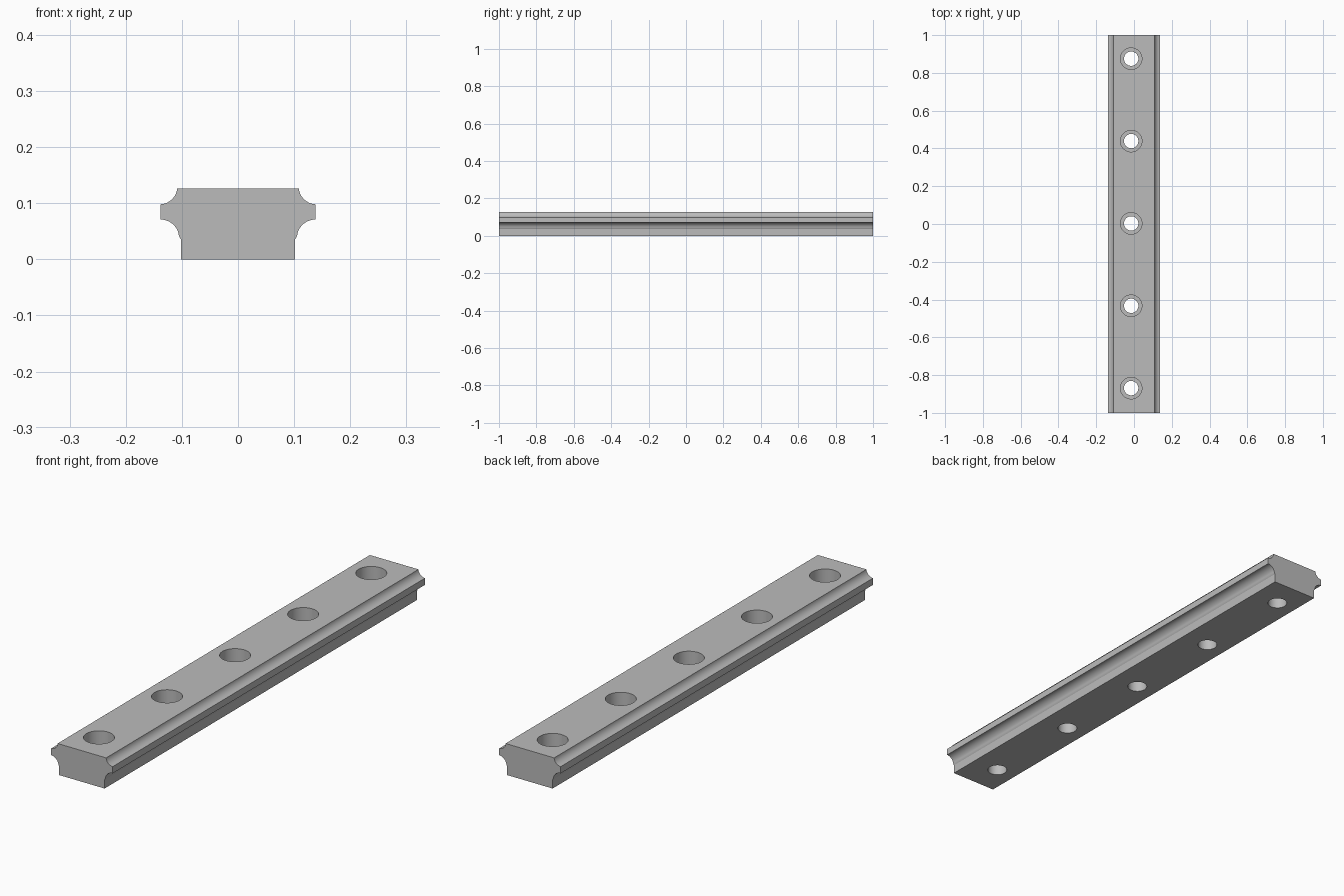
import bpy, bmesh, math
from mathutils import Matrix

cube = bpy.data.objects.get("Cube")
if cube:
    bpy.data.objects.remove(cube, do_unlink=True)

HEIGHT, LENGTH = 0.126, 2.0
PITCH, HOLE_X, HOLE_Y = 0.436, -0.015, 0.003

# Brushed grey steel
steel = bpy.data.materials.new("steel_grey")
steel.use_nodes = True
steel.diffuse_color = (0.5, 0.5, 0.5, 1)
steel.node_tree.nodes["Principled BSDF"].inputs["Base Color"].default_value = (0.5, 0.5, 0.5, 1)


def arc(cx, cz, r, start, end, steps=10):
    angles = [math.radians(start + (end - start) * i / steps) for i in range(steps + 1)]
    return [(cx + r * math.cos(a), cz + r * math.sin(a)) for a in angles]


def make_object(name, bm):
    bmesh.ops.recalc_face_normals(bm, faces=bm.faces)
    mesh = bpy.data.meshes.new(name)
    bm.to_mesh(mesh)
    bm.free()
    mesh.materials.append(steel)
    obj = bpy.data.objects.new(name, mesh)
    bpy.context.collection.objects.link(obj)
    return obj


# Rail: half profile with two ball grooves, mirrored and extruded
half = [(0.102, 0), (0.102, 0.036)]
half += arc(0.138, 0.038, 0.033, 174, 90)
half += arc(0.140, 0.130, 0.032, 266, 187)
half += [(0.109, HEIGHT)]
profile = half + [(-x, z) for x, z in reversed(half)]
bm = bmesh.new()
end_face = bm.faces.new([bm.verts.new((x, -LENGTH / 2, z)) for x, z in profile])
extruded = bmesh.ops.extrude_face_region(bm, geom=[end_face])["geom"]
bmesh.ops.translate(bm, vec=(0, LENGTH, 0),
                    verts=[v for v in extruded if isinstance(v, bmesh.types.BMVert)])
rail = make_object("rail", bm)


# Screw holes: through bores, then wider counterbores from the top
def drill(name, radius, bottom):
    top = HEIGHT + 0.05
    bm = bmesh.new()
    for i in range(-2, 3):
        place = Matrix.Translation((HOLE_X, HOLE_Y + i * PITCH, (top + bottom) / 2))
        bmesh.ops.create_cone(bm, cap_ends=True, segments=48, radius1=radius,
                              radius2=radius, depth=top - bottom, matrix=place)
    cutter = make_object(name, bm)
    cutter.hide_render = True
    mod = rail.modifiers.new(name, "BOOLEAN")
    mod.operation, mod.solver, mod.object = "DIFFERENCE", "EXACT", cutter
    bpy.ops.object.modifier_apply(modifier=mod.name)
    bpy.data.objects.remove(cutter, do_unlink=True)


bpy.ops.object.select_all(action="DESELECT")
rail.select_set(True)
bpy.context.view_layer.objects.active = rail
drill("through_bore", 0.038, -0.05)
drill("counterbore", 0.057, 0.055)
bpy.ops.object.shade_smooth_by_angle(angle=math.radians(25))
